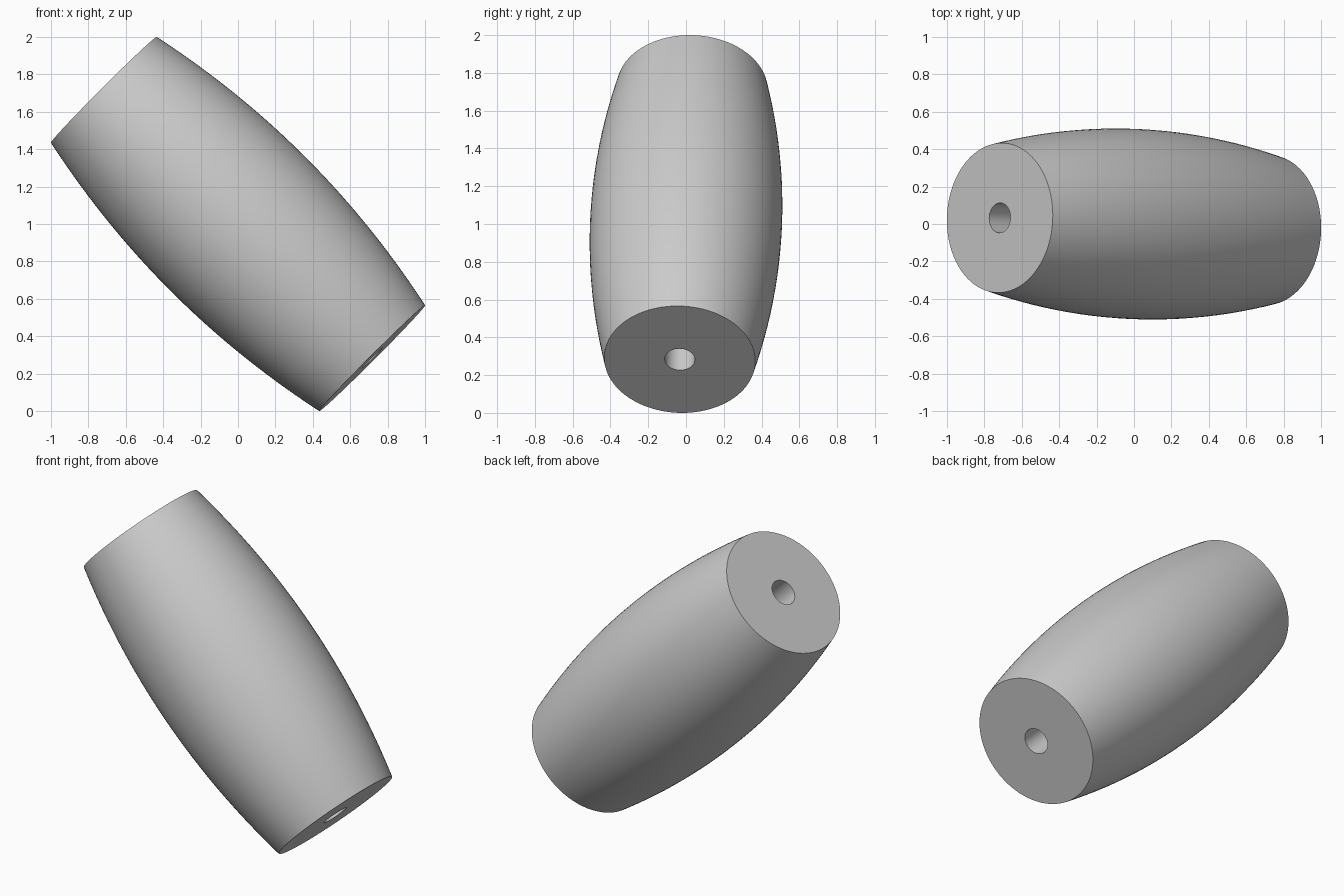
import bpy, bmesh, math
from mathutils import Vector, Matrix

cube = bpy.data.objects.get("Cube")
if cube:
    bpy.data.objects.remove(cube, do_unlink=True)

END_RADIUS, MID_RADIUS, HOLE_RADIUS = 0.4, 0.508, 0.08
SEGMENTS, RINGS = 96, 24

# Ends of the tilted centre line
top = Vector((-0.717, 0.033, 1.717))
bottom = Vector((0.717, -0.033, 0.283))
axis = top - bottom
half = axis.length / 2


def make_material(name, color):
    mat = bpy.data.materials.new(name)
    mat.use_nodes = True
    mat.diffuse_color = color
    mat.node_tree.nodes["Principled BSDF"].inputs["Base Color"].default_value = color
    return mat


# Closed half section: bulging outer wall, then the straight bore
profile = []
for i in range(RINGS + 1):
    t = 2 * i / RINGS - 1
    radius = MID_RADIUS - (MID_RADIUS - END_RADIUS) * t * t
    profile.append((radius, 0, half * t))
profile += [(HOLE_RADIUS, 0, half), (HOLE_RADIUS, 0, -half)]

# Lathe the section around the centre line
bm = bmesh.new()
verts = [bm.verts.new(p) for p in profile]
edges = [bm.edges.new((a, b)) for a, b in zip(verts, verts[1:] + verts[:1])]
bmesh.ops.spin(bm, geom=verts + edges, cent=(0, 0, 0), axis=(0, 0, 1),
               angle=math.tau, steps=SEGMENTS, use_duplicate=False)
bmesh.ops.remove_doubles(bm, verts=bm.verts, dist=0.0001)
bmesh.ops.recalc_face_normals(bm, faces=bm.faces)

# Tilt into place
tilt = axis.to_track_quat('Z', 'Y').to_matrix().to_4x4()
bm.transform(Matrix.Translation((top + bottom) / 2) @ tilt)

mesh = bpy.data.meshes.new("barrel_bead")
bm.to_mesh(mesh)
bm.free()
bead = bpy.data.objects.new("barrel_bead", mesh)
bpy.context.collection.objects.link(bead)
mesh.materials.append(make_material("light_grey", (0.6, 0.6, 0.6, 1)))

# Smooth walls with crisp rims
bpy.ops.object.select_all(action='DESELECT')
bead.select_set(True)
bpy.context.view_layer.objects.active = bead
bpy.ops.object.shade_smooth_by_angle(angle=math.radians(30))
